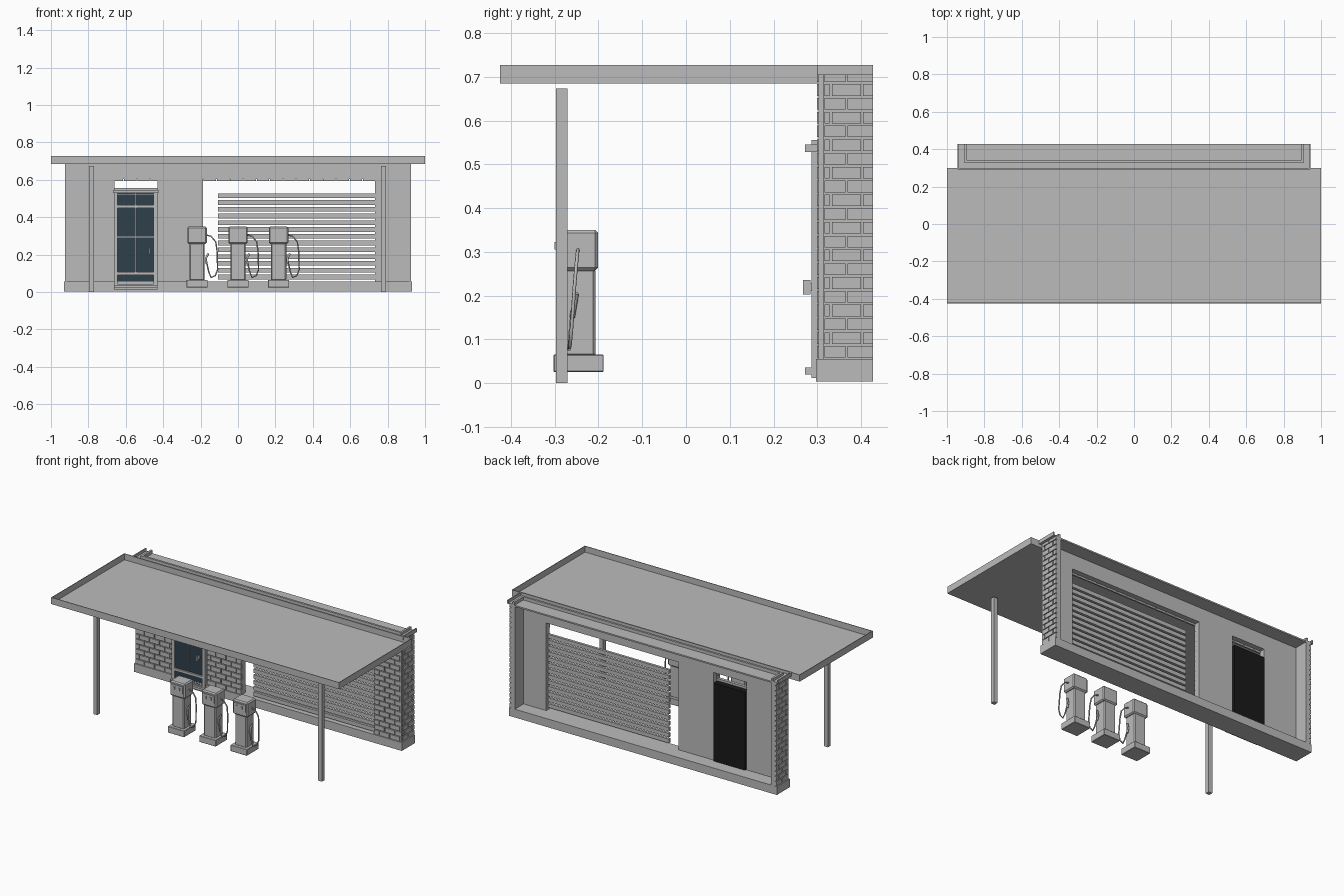
import bpy, bmesh
from mathutils import Matrix, Vector

old = bpy.data.objects.get("Cube")
if old:
    bpy.data.objects.remove(old, do_unlink=True)


def material(name, rgb):
    m = bpy.data.materials.new(name)
    m.use_nodes = True
    m.diffuse_color = (*rgb, 1)
    m.node_tree.nodes["Principled BSDF"].inputs["Base Color"].default_value = (*rgb, 1)
    return m


GREY = material("plain grey", (0.5, 0.5, 0.5))
GLASS = material("dark blue glass", (0.028, 0.05, 0.07))
BLACK = material("black backing", (0.01, 0.01, 0.01))


def boxes(name, spans, mat=GREY, bevel=0):
    """One object from boxes given as ((x0, x1), (y0, y1), (z0, z1))."""
    bm = bmesh.new()
    for span in spans:
        centre = Vector([(a + b) / 2 for a, b in span])
        size = Vector([b - a for a, b in span])
        bmesh.ops.create_cube(bm, size=1, matrix=Matrix.LocRotScale(centre, None, size))
    if bevel:
        bmesh.ops.bevel(bm, geom=bm.edges[:], offset=bevel, segments=1, affect='EDGES')
    mesh = bpy.data.meshes.new(name)
    bm.to_mesh(mesh)
    bm.free()
    mesh.materials.append(mat)
    obj = bpy.data.objects.new(name, mesh)
    bpy.context.collection.objects.link(obj)
    return obj


def tube(name, points, radius):
    curve = bpy.data.curves.new(name, 'CURVE')
    curve.dimensions = '3D'
    curve.bevel_depth = radius
    curve.bevel_resolution = 1
    curve.use_fill_caps = True
    spline = curve.splines.new('POLY')
    spline.points.add(len(points) - 1)
    for p, co in zip(spline.points, points):
        p.co = (*co, 1)
    curve.materials.append(GREY)
    obj = bpy.data.objects.new(name, curve)
    bpy.context.collection.objects.link(obj)


# Shared limits
BACK, FRONT, INNER = 0.427, 0.306, 0.34
BASE, TOP, HEAD = 0.055, 0.707, 0.605
END = 0.918
DOOR = (-0.66, -0.43)
BAY = (-0.187, 0.733)

# Canopy: shallow open tray on two posts
RIM = 0.004
tray_y, tray_z = (-0.425, 0.30), (0.685, 0.727)
boxes("canopy", [
    ((-1, 1), tray_y, (0.685, 0.689)),
    ((-1, -1 + RIM), tray_y, tray_z),
    ((1 - RIM, 1), tray_y, tray_z),
    ((-1, 1), (tray_y[0], tray_y[0] + RIM), tray_z),
    ((-1, 1), (tray_y[1] - RIM, tray_y[1]), tray_z)])
for side, x in (("right", -0.783), ("left", 0.778)):
    boxes(side + "_post", [((x - 0.013, x + 0.013), (-0.297, -0.271), (0, 0.673))])

# Wall shell with door and bay openings, open at the back
boxes("base_plinth", [((-0.93, 0.93), (0.297, BACK), (0.003, BASE))])
full = (BASE, TOP)
depth = (FRONT, INNER)
boxes("front_wall", [
    ((-END, DOOR[0]), depth, full),
    ((DOOR[1], BAY[0]), depth, full),
    ((BAY[1], END), depth, full),
    (DOOR, depth, (HEAD, TOP)),
    (BAY, depth, (HEAD, TOP))])
boxes("side_walls", [((min(s * 0.89, s * END), max(s * 0.89, s * END)), (INNER, BACK), full)
                     for s in (-1, 1)])
boxes("roof_slab", [((-0.89, 0.89), (INNER, BACK), (0.698, TOP))])

# Cornice: two lips with a trough between them, around three sides
def cornice_ring(x, y, thick, z):
    return [((-x, x), (y, y + thick), z),
            ((-x, -x + thick), (y, BACK), z),
            ((x - thick, x), (y, BACK), z)]

boxes("cornice", cornice_ring(0.943, 0.292, 0.008, (TOP, 0.727))
      + cornice_ring(0.943, 0.292, 0.04, (TOP - 0.003, TOP + 0.004))
      + cornice_ring(0.905, 0.327, 0.013, (TOP, 0.727)))


# Running-bond brickwork
ROW, LENGTH, JOINT = 0.0315, 0.071, 0.005


def row_bricks(a, b, shift, shortest):
    """Brick spans on one course; short pieces are dropped for toothed ends."""
    start = -1 + shift
    out = []
    for i in range(30):
        lo = max(start + i * LENGTH, a)
        hi = min(start + (i + 1) * LENGTH - JOINT, b)
        if hi - lo > shortest:
            out.append((lo, hi))
    return out


front_bricks, side_bricks = [], []
for r in range(21):
    z0 = BASE + 0.003 + r * ROW
    z = (z0, min(z0 + ROW - JOINT, TOP))
    shift = (r % 2) * LENGTH / 2
    if z[1] < HEAD:
        runs = [(-END, -0.665), (-0.425, BAY[0]), (BAY[1] + 0.002, END)]
    else:
        runs = [(-END, END)]
    for a, b in runs:
        front_bricks += [(x, (0.299, FRONT + 0.002), z) for x in row_bricks(a, b, shift, 0.015)]
    for y in row_bricks(0.317, BACK, shift + 0.02, 0.008):
        side_bricks += [((END - 0.002, 0.926), y, z), ((-0.926, 0.002 - END), y, z)]
boxes("front_bricks", front_bricks)
boxes("side_bricks", side_bricks)
boxes("corner_trims", [((s * 0.92 - 0.004, s * 0.92 + 0.004), (0.303, 0.314), full) for s in (-1, 1)])

# Slatted shutter in the bay
boxes("shutter_slats", [((-0.107, BAY[1] + 0.003), (0.306, 0.322), (z, z + 0.025))
                        for z in [0.068 + i * 0.0362 for i in range(13)]])

# Door: black backing, glass panes, frame bars, lintel, step and handle
left, right = -0.663, -0.431
bar = (0.287, 0.306)
boxes("door_backing", [((-0.655, -0.437), (0.312, 0.35), (BASE, 0.545))], BLACK)
boxes("door_glass", [((-0.645, -0.445), (0.297, 0.305), (0.03, 0.545))], GLASS)
boxes("door_frame", [
    ((left, left + 0.02), bar, (0.012, 0.555)),
    ((right - 0.02, right), bar, (0.012, 0.555)),
    ((left, right), bar, (0.535, 0.555)),
    ((left, right), bar, (0.012, 0.042)),
    ((left, right), bar, (0.450, 0.464)),
    ((left, right), bar, (0.090, 0.106)),
    ((-0.55, -0.544), bar, (0.09, 0.535)),
    ((left, right), (0.292, 0.306), (0.292, 0.297)),
    ((left, right), (0.292, 0.306), (0.520, 0.525))])
boxes("door_lintel", [((left - 0.005, right + 0.005), (0.272, 0.3), (0.528, 0.545))])
boxes("door_step", [((left, right), (0.272, 0.3), (0.02, 0.035))])
boxes("door_handle", [((-0.477, -0.469), (0.267, 0.284), (0.202, 0.236)),
                      ((-0.475, -0.471), (0.28, 0.3), (0.21, 0.228))])

# Fuel pumps with hose and nozzle
for n, x in enumerate((-0.219, 0, 0.217), 1):
    tag = "pump_%d_" % n

    def around(half):
        return (x - half, x + half)

    boxes(tag + "base", [(around(0.057), (-0.303, -0.188), (0.025, 0.065))], bevel=0.002)
    boxes(tag + "body", [(around(0.041), (-0.284, -0.207), (0.06, 0.262))], bevel=0.006)
    boxes(tag + "head", [(around(0.052), (-0.291, -0.201), (0.257, 0.35))], bevel=0.007)
    boxes(tag + "display", [(around(0.042), (-0.296, -0.29), (0.29, 0.335)),
                            ((x - 0.022, x - 0.012), (-0.3, -0.295), (0.305, 0.322)),
                            ((x + 0.012, x + 0.022), (-0.3, -0.295), (0.305, 0.322))])
    tube(tag + "hose", [(x + dx, y, z) for dx, y, z in (
        (0.048, -0.247, 0.305), (0.075, -0.248, 0.298), (0.1, -0.251, 0.268),
        (0.107, -0.255, 0.22), (0.11, -0.262, 0.12), (0.098, -0.265, 0.088),
        (0.075, -0.267, 0.077), (0.062, -0.265, 0.11), (0.05, -0.26, 0.165))], 0.004)
    tube(tag + "nozzle", [(x + 0.05, -0.26, 0.15), (x + 0.047, -0.255, 0.18),
                          (x + 0.06, -0.25, 0.205)], 0.006)
